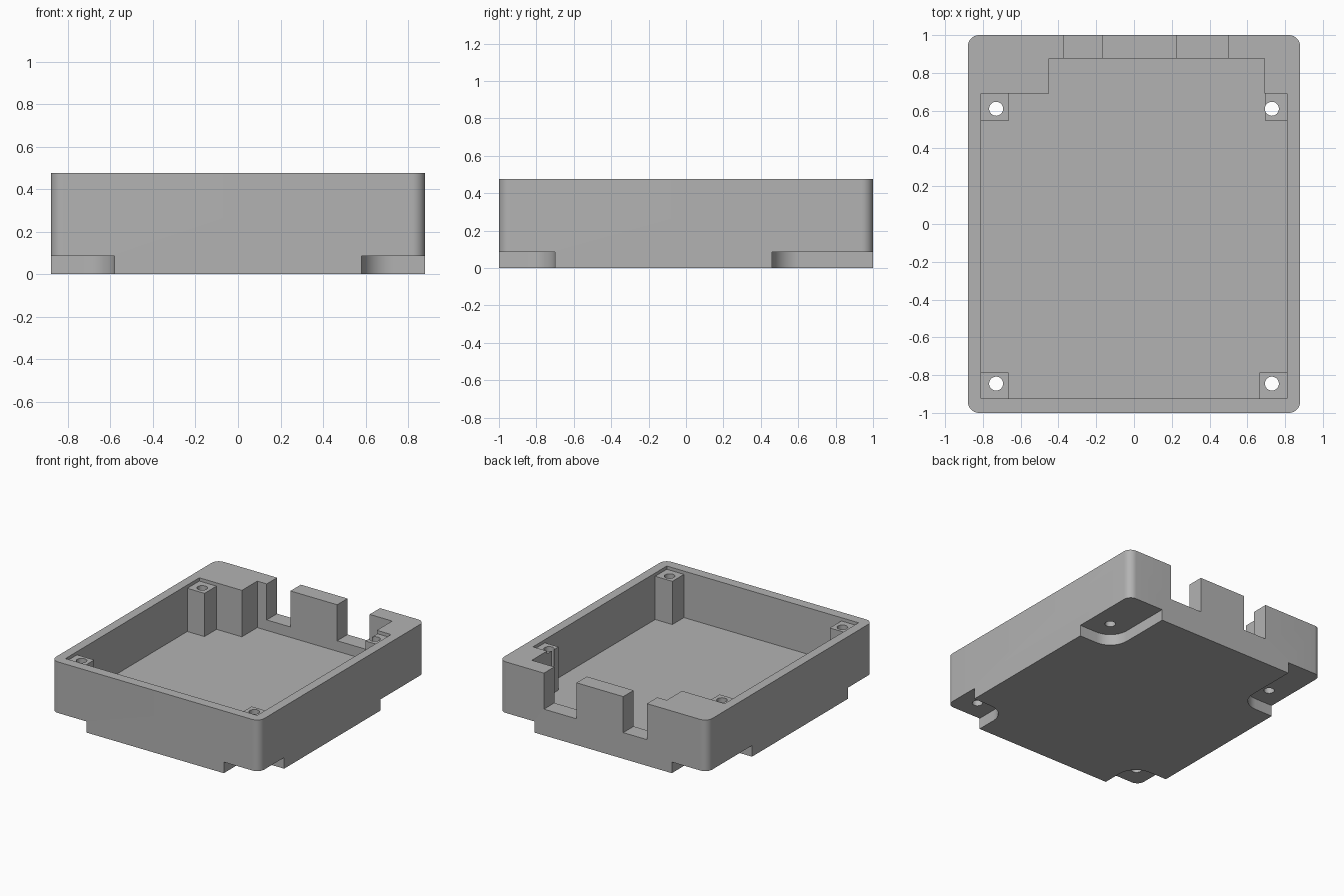
import bpy, math

cube = bpy.data.objects.get("Cube")
if cube:
    bpy.data.objects.remove(cube, do_unlink=True)

TOP, FLOOR, POST_TOP, SHELF = 0.475, 0.12, 0.45, 0.085

grey = bpy.data.materials.new("plain grey")
grey.use_nodes = True
colour = (0.45, 0.45, 0.45, 1)
grey.diffuse_color = colour
grey.node_tree.nodes["Principled BSDF"].inputs["Base Color"].default_value = colour


def prism(name, outline, z0, z1):
    """Upright solid from a counter-clockwise outline."""
    n = len(outline)
    verts = [(x, y, z) for z in (z0, z1) for x, y in outline]
    faces = [tuple(range(n))[::-1], tuple(range(n, 2 * n))]
    faces += [(i, (i + 1) % n, n + (i + 1) % n, n + i) for i in range(n)]
    mesh = bpy.data.meshes.new(name)
    mesh.from_pydata(verts, [], faces)
    mesh.materials.append(grey)
    obj = bpy.data.objects.new(name, mesh)
    bpy.context.collection.objects.link(obj)
    return obj


def rectangle(x0, x1, y0, y1, radius=0.0, steps=10):
    """Outline of a rectangle, with optional round corners."""
    x0, x1 = sorted((x0, x1))
    y0, y1 = sorted((y0, y1))
    if not radius:
        return [(x0, y0), (x1, y0), (x1, y1), (x0, y1)]
    centres = [(x1 - radius, y1 - radius), (x0 + radius, y1 - radius),
               (x0 + radius, y0 + radius), (x1 - radius, y0 + radius)]
    return [(cx + radius * math.cos((q + s / steps) * math.pi / 2),
             cy + radius * math.sin((q + s / steps) * math.pi / 2))
            for q, (cx, cy) in enumerate(centres) for s in range(steps + 1)]


def circle(cx, cy, r, n=32):
    return [(cx + r * math.cos(i * math.tau / n), cy + r * math.sin(i * math.tau / n))
            for i in range(n)]


def combine(target, tool, operation="DIFFERENCE"):
    """Apply a boolean and discard the tool."""
    tool.hide_render = True
    mod = target.modifiers.new("shape", "BOOLEAN")
    mod.operation, mod.solver, mod.object = operation, "EXACT", tool
    bpy.context.view_layer.objects.active = target
    bpy.ops.object.modifier_apply(modifier=mod.name)
    bpy.data.objects.remove(tool, do_unlink=True)


# Rounded outer block
case = prism("open_case", rectangle(-0.88, 0.88, -1, 1, 0.06), 0, TOP)

# Stepped cavity
cavity = [(-0.81, -0.925), (0.81, -0.925), (0.81, 0.69), (0.69, 0.69),
          (0.69, 0.875), (-0.45, 0.875), (-0.45, 0.69), (-0.81, 0.69)]
combine(case, prism("cavity", cavity, FLOOR, 1))

# Screw posts in the four corners
for x0, x1, y0, y1 in [(-0.84, -0.665, 0.545, 0.72), (0.695, 0.84, 0.545, 0.72),
                       (-0.84, -0.665, -0.95, -0.785), (0.665, 0.84, -0.95, -0.785)]:
    combine(case, prism("post", rectangle(x0, x1, y0, y1), FLOOR - 0.02, POST_TOP), "UNION")

# Openings in the back wall
for x0, x1 in [(-0.37, -0.17), (0.225, 0.50)]:
    combine(case, prism("opening", rectangle(x0, x1, 0.8, 1.1), 0.2, 1))

# Recesses under the corners and the screw holes
for side in (-1, 1):
    for end, hole_y, inner_y in [(-1, -0.845, -0.70), (1, 0.61, 0.46)]:
        recess = rectangle(side * 0.58, side * 1.3, inner_y, end * 1.4, 0.15)
        combine(case, prism("recess", recess, -0.1, SHELF))
        combine(case, prism("screw_hole", circle(side * 0.73, hole_y, 0.037), -0.2, 1))

# Smooth round corners, crisp edges
bpy.ops.object.select_all(action="DESELECT")
case.select_set(True)
bpy.context.view_layer.objects.active = case
bpy.ops.object.shade_smooth_by_angle(angle=math.radians(30))
